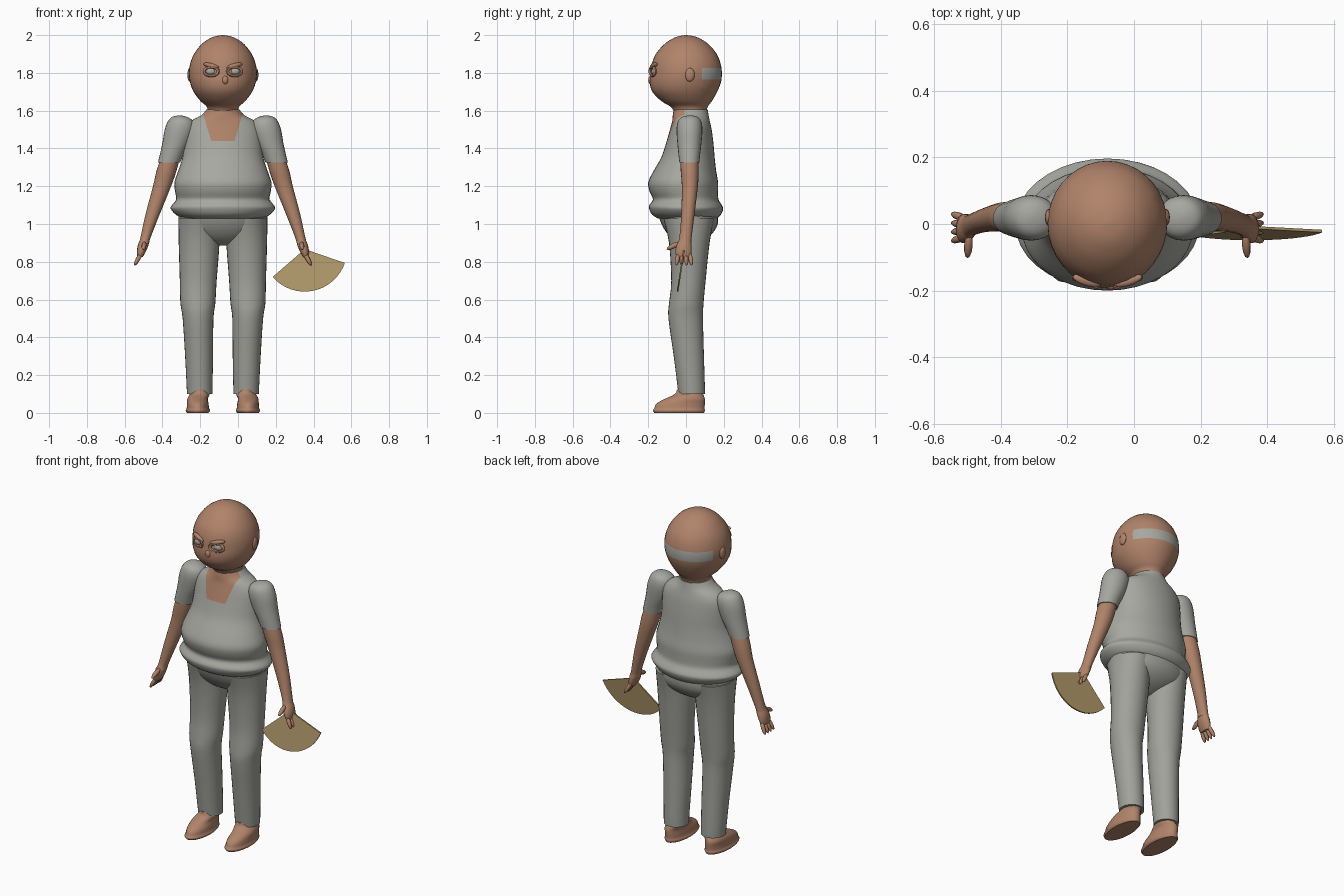
import bpy, bmesh, math
from mathutils import Vector, Matrix

if "Cube" in bpy.data.objects:
    bpy.data.objects.remove(bpy.data.objects["Cube"])

CX = -0.08  # body centre line


def material(name, rgb):
    m = bpy.data.materials.new(name)
    m.diffuse_color = (*rgb, 1)
    m.use_nodes = True
    m.node_tree.nodes["Principled BSDF"].inputs["Base Color"].default_value = m.diffuse_color
    return m


SKIN = material("skin", (0.44, 0.23, 0.145))
CLOTH = material("grey_cloth", (0.39, 0.39, 0.36))
TROUSER = material("trouser_grey", (0.36, 0.36, 0.33))
PAPER = material("fan_tan", (0.44, 0.32, 0.145))


def smooth_rows(rows, steps):
    """Catmull-Rom interpolation through rows of numbers."""
    out = []
    for i in range(len(rows) - 1):
        a, b = rows[max(i - 1, 0)], rows[i]
        c, d = rows[i + 1], rows[min(i + 2, len(rows) - 1)]
        for s in range(steps):
            t = s / steps
            out.append([0.5 * (2 * q + (r - p) * t + (2 * p - 5 * q + 4 * r - u) * t * t
                               + (3 * q - p - 3 * r + u) * t ** 3)
                        for p, q, r, u in zip(a, b, c, d)])
    out.append(list(rows[-1]))
    return out


def finish(name, bm, mats, angle=50):
    bmesh.ops.recalc_face_normals(bm, faces=bm.faces[:])
    me = bpy.data.meshes.new(name)
    bm.to_mesh(me)
    bm.free()
    for m in mats:
        me.materials.append(m)
    ob = bpy.data.objects.new(name, me)
    bpy.context.collection.objects.link(ob)
    bpy.context.view_layer.objects.active = ob
    ob.select_set(True)
    bpy.ops.object.shade_smooth_by_angle(angle=math.radians(angle))
    ob.select_set(False)
    return ob


def loft(rows, side=1, n=28, steps=3):
    """Stack ellipses; each row is z, x from, x to, y from, y to."""
    bm = bmesh.new()
    rings = []
    for z, x0, x1, y0, y1 in smooth_rows(rows, steps):
        rings.append([bm.verts.new((
            CX + side * ((x0 + x1) / 2 + (x1 - x0) / 2 * math.cos(math.tau * i / n)),
            (y0 + y1) / 2 + (y1 - y0) / 2 * math.sin(math.tau * i / n), z))
            for i in range(n)])
    for a, b in zip(rings, rings[1:]):
        for i in range(n):
            j = (i + 1) % n
            bm.faces.new((a[i], a[j], b[j], b[i]))
    bm.faces.new(rings[0])
    bm.faces.new(rings[-1])
    return bm


def symmetric(rows):
    return [(z, -w, w, y0, y1) for z, w, y0, y1 in rows]


def cut(bm, point, normal, test):
    """Add an edge loop along a plane, on the faces that pass the test."""
    faces = [f for f in bm.faces if test(f.calc_center_median())]
    geom = list({v for f in faces for v in f.verts} | {e for f in faces for e in f.edges}) + faces
    bmesh.ops.bisect_plane(bm, geom=geom, plane_co=point, plane_no=normal, dist=1e-5)


def paint(bm, test):
    for f in bm.faces:
        if test(f.calc_center_median()):
            f.material_index = 1


def ellipsoid(name, loc, radii, mat, direction=(0, 0, 1), u=12, v=8):
    """Ellipsoid whose long z radius points along direction."""
    bm = bmesh.new()
    bmesh.ops.create_uvsphere(bm, u_segments=u, v_segments=v, radius=1)
    rot = Vector((0, 0, 1)).rotation_difference(Vector(direction)).to_matrix().to_4x4()
    bm.transform(Matrix.Translation((CX + loc[0], loc[1], loc[2])) @ rot @ Matrix.Diagonal((*radii, 1)))
    return finish(name, bm, [mat])


# Head and neck, with a band of hair round the back
bm = loft(symmetric([
    (1.54, .08, -.05, .1), (1.58, .08, -.06, .105), (1.62, .085, -.08, .115),
    (1.65, .118, -.13, .137), (1.7, .155, -.178, .165), (1.75, .174, -.192, .185),
    (1.8, .18, -.187, .19), (1.85, .173, -.18, .183), (1.9, .153, -.16, .163),
    (1.95, .115, -.117, .122), (1.98, .074, -.074, .078), (1.994, .04, -.04, .043),
    (2.0, .004, -.003, .006)]), n=36)
for p, nrm in (((0, 0, 1.765), (0, 0, 1)), ((0, 0, 1.825), (0, 0, 1)), ((0, .085, 0), (0, 1, 0))):
    cut(bm, p, nrm, lambda c: c.y > 0 and 1.7 < c.z < 1.9)
paint(bm, lambda c: c.y > .085 and 1.765 < c.z < 1.825)
finish("head", bm, [SKIN, CLOTH])

# Face: lidded eyes, slanted brows, nose and ears
ellipsoid("nose", (.012, -.187, 1.762), (.017, .013, .022), SKIN)
for s, tag in ((-1, "right"), (1, "left")):
    ellipsoid(tag + "_ear", (s * .176, .02, 1.79), (.012, .026, .036), SKIN)
    ellipsoid(tag + "_eye", (s * .062, -.169, 1.808), (.028, .014, .019), CLOTH)
    ellipsoid(tag + "_brow", (s * .062, -.17, 1.838), (.013, .017, .045), SKIN, (s, .3 , .25))
    bm = bmesh.new()
    N, M = 20, 6
    grid = []
    for i in range(N):
        a = math.tau * i / N
        ring = []
        for j in range(M):
            b = math.tau * j / M
            r = .008 * math.cos(b)
            x = (.037 + r) * math.cos(a)
            ring.append(bm.verts.new((CX + s * .062 + x, -.177 + s * x * .35 + .008 * math.sin(b),
                                      1.808 + (.023 + r) * math.sin(a))))
        grid.append(ring)
    for i in range(N):
        for j in range(M):
            k, m = (i + 1) % N, (j + 1) % M
            bm.faces.new((grid[i][j], grid[k][j], grid[k][m], grid[i][m]))
    finish(tag + "_eyelid", bm, [SKIN])

# Shirt with rolled hem and an open neckline showing skin
bm = loft(symmetric([
    (1.03, .215, -.15, .165), (1.05, .25, -.18, .185), (1.08, .276, -.195, .197),
    (1.10, .27, -.194, .19), (1.13, .247, -.175, .172), (1.17, .253, -.192, .17),
    (1.22, .257, -.2, .17), (1.28, .237, -.172, .16), (1.35, .215, -.132, .152),
    (1.42, .208, -.108, .146), (1.5, .2, -.085, .136), (1.545, .17, -.073, .126),
    (1.575, .115, -.07, .12), (1.605, .088, -.066, .115)]), n=36)
cut(bm, (0, 0, 1.44), (0, 0, 1), lambda c: c.y < 0 and c.z > 1.38)
for s in (-1, 1):
    cut(bm, (CX + s * .062, 0, 1.44), (s, 0, -.3), lambda c: c.y < .03 and c.z > 1.44)
paint(bm, lambda c: c.y < 0 and c.z > 1.44 and abs(c.x - CX) < .062 + .3 * (c.z - 1.44))
finish("shirt", bm, [CLOTH, SKIN])

# Seat of the trousers
finish("trouser_seat", loft(symmetric([
    (.885, .03, -.01, .03), (.91, .12, -.06, .09), (.95, .2, -.1, .14),
    (1.0, .232, -.13, .168), (1.06, .235, -.15, .17)])), [TROUSER])

# Limbs, mirrored left and right
for s, tag in ((-1, "right"), (1, "left")):
    finish(tag + "_trouser_leg", loft([
        (.1, .055, .19, -.04, .1), (.14, .055, .192, -.045, .1), (.3, .052, .2, -.065, .095),
        (.5, .05, .213, -.093, .09), (.58, .04, .225, -.09, .093), (.7, .033, .228, -.078, .104),
        (.9, .018, .234, -.09, .125), (1.03, .02, .236, -.12, .15)], s), [TROUSER])
    finish(tag + "_foot", loft([
        (0, .076, .19, -.168, .096), (.012, .068, .197, -.175, .1), (.024, .073, .192, -.168, .098),
        (.05, .076, .19, -.155, .1), (.075, .08, .188, -.11, .1), (.1, .07, .175, -.058, .09),
        (.125, .085, .16, -.048, .08)], s), [SKIN])
    finish(tag + "_sleeve", loft([
        (1.325, .226, .344, -.035, .07), (1.37, .207, .333, -.04, .075), (1.43, .175, .32, -.046, .082),
        (1.5, .15, .308, -.05, .087), (1.545, .158, .29, -.042, .08), (1.567, .19, .268, -.018, .06),
        (1.575, .222, .236, .015, .03)], s, n=24), [CLOTH])
    finish(tag + "_forearm", loft([
        (.9, .39, .445, -.045, .028), (.93, .382, .436, -.035, .03), (1.05, .335, .41, -.025, .045),
        (1.2, .274, .37, -.022, .063), (1.28, .246, .352, -.028, .067), (1.36, .225, .325, -.03, .065)],
        s, n=20), [SKIN])
    finish(tag + "_palm", loft([
        (.825, .425, .452, -.05, .025), (.85, .41, .456, -.058, .03), (.89, .393, .45, -.05, .03),
        (.92, .39, .436, -.03, .022)], s, n=14, steps=2), [SKIN])
    for k in range(4):
        y = -.045 + .023 * k
        ellipsoid(f"{tag}_finger_{k + 1}", (s * .448, y, .817), (.012, .012, .042), SKIN,
                  (s * .55, (k - 1.5) * .12, -1), 8, 6)
    ellipsoid(tag + "_thumb", (s * .418, -.065, .885), (.013, .014, .042), SKIN, (s * .08, -1, -.5), 8, 6)

# Folding fan: thin curved wedge hanging from the left hand
bm = bmesh.new()
apex, a0, a1 = (.353, .867), math.radians(221), math.radians(341)
outline = [apex] + [(apex[0] + .225 * math.cos(a0 + (a1 - a0) * i / 16),
                     apex[1] + .225 * math.sin(a0 + (a1 - a0) * i / 16)) for i in range(17)]
layers = [[bm.verts.new((x, -.01 + .155 * (z - .867) + off, z)) for x, z in outline]
          for off in (-.004, .004)]
for layer in layers:
    for i in range(1, 17):
        bm.faces.new((layer[0], layer[i], layer[i + 1]))
for i in range(18):
    j = (i + 1) % 18
    bm.faces.new((layers[0][i], layers[0][j], layers[1][j], layers[1][i]))
finish("hand_fan", bm, [PAPER], 30)
